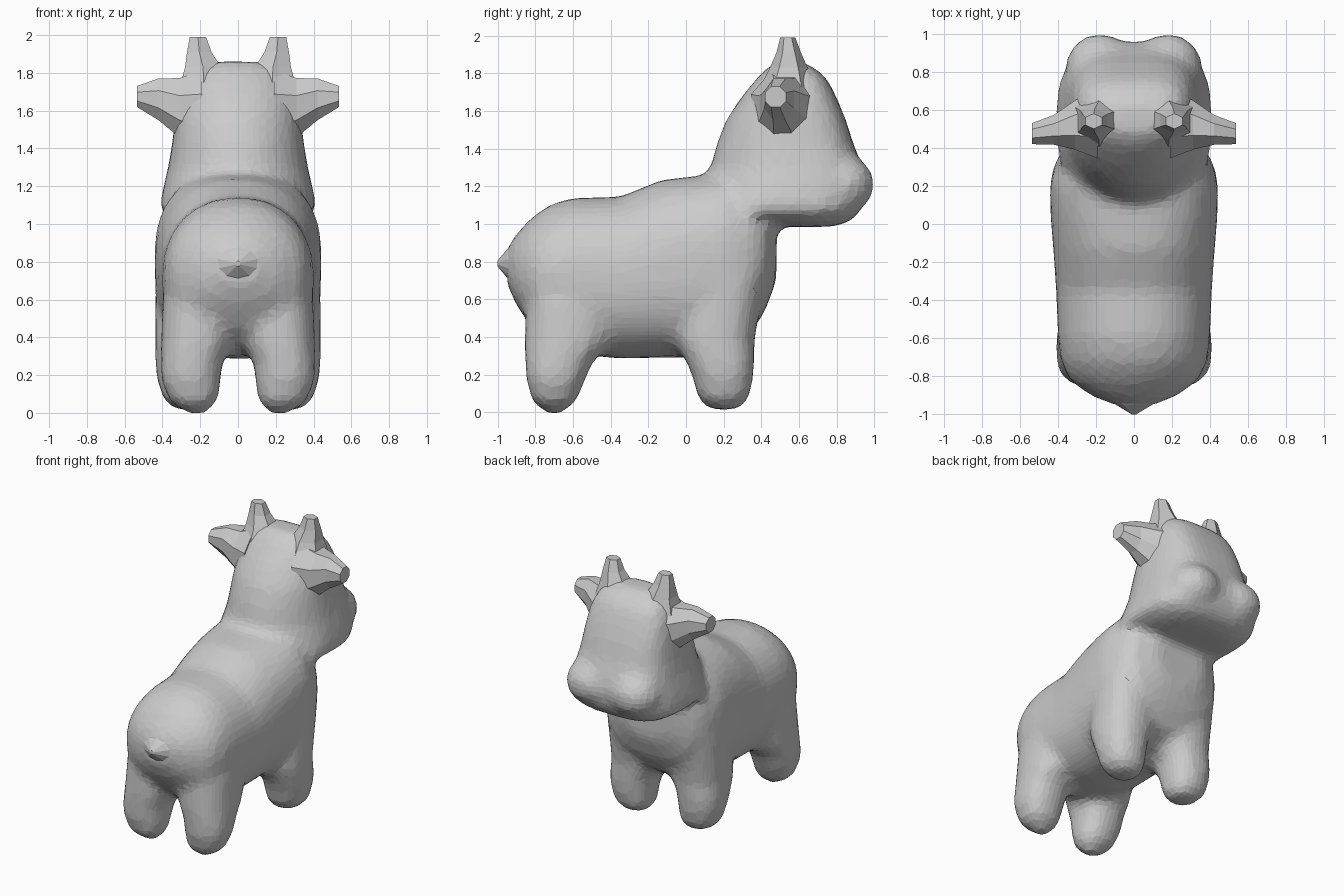
import bpy, bmesh, math
from mathutils import Vector

if "Cube" in bpy.data.objects:
    bpy.data.objects.remove(bpy.data.objects["Cube"])


def spow(v, e):
    return math.copysign(abs(v) ** e, v)


def ring(n, exp, center, u, v, exp_neg=None):
    """Superellipse ring; exp_neg is the roundness of the negative v half."""
    pts = []
    for i in range(n):
        a = 2 * math.pi * (i + 0.5) / n
        c, s = math.cos(a), math.sin(a)
        e = 2 / (exp if s >= 0 or exp_neg is None else exp_neg)
        pts.append(Vector(center) + Vector(u) * spow(c, e) + Vector(v) * spow(s, e))
    return pts


def loft(bm, rings):
    loops = [[bm.verts.new(p) for p in r] for r in rings]
    for a, b in zip(loops, loops[1:]):
        for i in range(len(a)):
            j = (i + 1) % len(a)
            bm.faces.new((a[i], a[j], b[j], b[i]))
    bm.faces.new(loops[0][::-1])
    bm.faces.new(loops[-1])


def finish(bm, name, mirror=False):
    bmesh.ops.recalc_face_normals(bm, faces=bm.faces[:])
    me = bpy.data.meshes.new(name)
    bm.to_mesh(me)
    bm.free()
    ob = bpy.data.objects.new(name, me)
    bpy.context.collection.objects.link(ob)
    if mirror:
        ob.modifiers.new("Mirror", "MIRROR").use_mirror_merge = False
    return ob


body = bmesh.new()

# torso: y, half width, bottom, top, squareness of the upper half
torso = [(-.95, .11, .68, .87, 2), (-.9, .23, .57, .95, 2), (-.82, .34, .45, 1.035, 2),
         (-.72, .385, .37, 1.105, 2.1), (-.6, .40, .31, 1.14, 2.15), (-.35, .41, .285, 1.145, 2.2),
         (-.13, .425, .29, 1.235, 2.3), (.05, .44, .29, 1.255, 2.6), (.2, .445, .33, 1.27, 2.7),
         (.34, .41, .41, 1.22, 2.6), (.42, .35, .54, 1.16, 2.7), (.48, .20, .70, 1.08, 2.7)]
loft(body, [ring(32, e, (0, y, (b + t) / 2), (w, 0, 0), (0, 0, (t - b) / 2), 2.5)
            for y, w, b, t, e in torso])

# head and neck: z, back, front, half width (square face, round nape)
head = [(.985, .50, .79, .24), (1.02, .30, .88, .34), (1.07, .03, .93, .42),
        (1.15, .06, .955, .405), (1.22, .09, .96, .39), (1.30, .13, .94, .37),
        (1.42, .16, .89, .35), (1.55, .21, .85, .335), (1.67, .29, .80, .315),
        (1.77, .37, .75, .275), (1.83, .43, .68, .22), (1.86, .48, .62, .14)]
loft(body, [ring(32, 3.2, (0, (b + f) / 2, z), (w, 0, 0), (0, (f - b) / 2, 0), 2.0)
            for z, b, f, w in head])

# two nose lobes
for s in (-1, 1):
    lobe = bmesh.ops.create_uvsphere(body, u_segments=20, v_segments=12, radius=1)["verts"]
    for p in lobe:
        p.co = Vector((s * .18 + p.co.x * .18, .83 + p.co.y * .172, 1.21 + p.co.z * .16))

# legs: z, x, y, x radius, y radius
hind_leg = [(-.005, .22, -.7, .05, .04), (.06, .235, -.7, .13, .12), (.18, .25, -.69, .16, .16),
            (.27, .245, -.675, .165, .18), (.36, .22, -.63, .19, .23), (.6, .2, -.6, .2, .25)]
fore_leg = [(.015, .25, .2, .08, .08), (.08, .265, .2, .14, .14), (.2, .275, .195, .16, .165),
            (.28, .27, .18, .17, .185), (.38, .24, .155, .2, .21), (.7, .23, .2, .21, .22),
            (1, .2, .22, .2, .2)]
for leg in (hind_leg, fore_leg):
    for s in (-1, 1):
        loft(body, [ring(20, 2.3, (s * x, y, z), (rx, 0, 0), (0, ry, 0))
                    for z, x, y, rx, ry in leg])

# fuse into one soft faceted skin
ob = finish(body, "body")
rm = ob.modifiers.new("Fuse", "REMESH")
rm.mode, rm.voxel_size, rm.use_smooth_shade = "VOXEL", .035, False
sm = ob.modifiers.new("Soften", "SMOOTH")
sm.factor, sm.iterations = .5, 7
dc = ob.modifiers.new("Facet", "DECIMATE")
dc.ratio = .35

# ears: flared at the root; x, y, z, y radius, z radius
bm = bmesh.new()
ear = [(.19, .53, 1.60, .20, .23), (.31, .52, 1.615, .14, .17),
       (.42, .495, 1.66, .085, .12), (.535, .475, 1.675, .06, .06)]
loft(bm, [ring(8, 2, (x, y, z), (0, ry, 0), (0, 0, rz)) for x, y, z, ry, rz in ear])
finish(bm, "ears", True)

# horns: z, x, y, x radius, y radius
bm = bmesh.new()
horn = [(1.72, .18, .54, .15, .15), (1.83, .185, .545, .11, .10),
        (1.91, .205, .545, .075, .065), (1.99, .212, .54, .05, .04)]
loft(bm, [ring(6, 2, (x, y, z), (rx, 0, 0), (0, ry, 0)) for z, x, y, rx, ry in horn])
finish(bm, "horns", True)

# pointed tail stub
bm = bmesh.new()
tail = [(-.80, .77, .30, .25), (-.90, .785, .18, .13), (-.95, .79, .10, .075), (-1.0, .79, .012, .015)]
loft(bm, [ring(10, 2, (0, y, z), (rx, 0, 0), (0, 0, rz)) for y, z, rx, rz in tail])
finish(bm, "tail")
